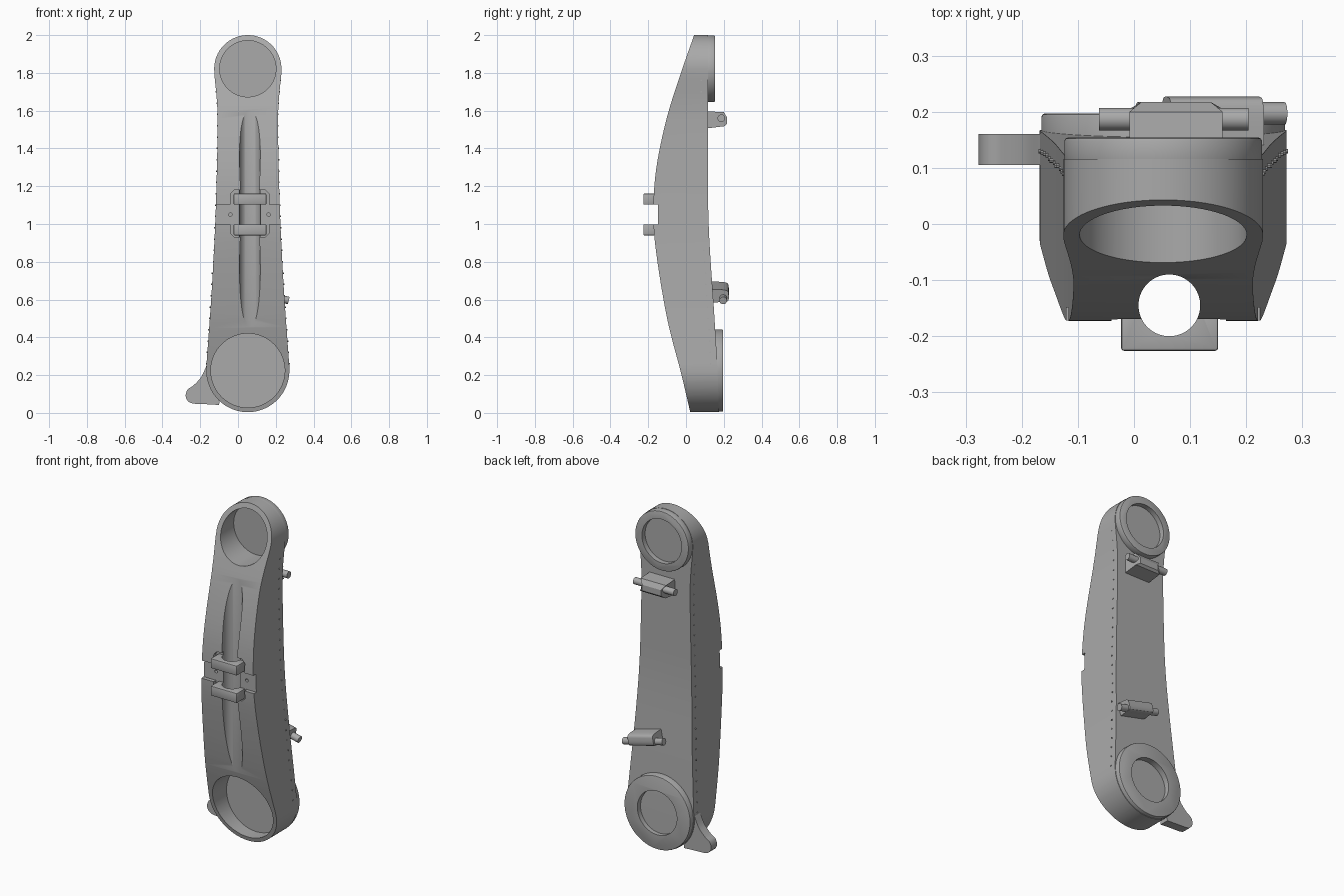
import bpy, bmesh, math
from mathutils import Vector, Matrix

cube = bpy.data.objects.get("Cube")
if cube:
    bpy.data.objects.remove(cube)

CX = 0.052                     # centre line of the cover
TOP_Z, TOP_R = 1.822, 0.178
LOW_Z, LOW_R = 0.224, 0.220

grey = bpy.data.materials.new("grey")
grey.use_nodes = True
grey.diffuse_color = (0.4, 0.4, 0.4, 1)
grey.node_tree.nodes["Principled BSDF"].inputs["Base Color"].default_value = (0.4, 0.4, 0.4, 1)


def finish(name, bm):
    bmesh.ops.recalc_face_normals(bm, faces=bm.faces)
    mesh = bpy.data.meshes.new(name)
    bm.to_mesh(mesh)
    bm.free()
    obj = bpy.data.objects.new(name, mesh)
    bpy.context.collection.objects.link(obj)
    mesh.materials.append(grey)
    return obj


def prism(name, points, axis, start, end):
    """Extrude a 2D outline: axis y takes (x, z), axis x takes (y, z)."""
    bm = bmesh.new()
    place = (lambda a, b: (a, start, b)) if axis == "y" else (lambda a, b: (start, a, b))
    face = bm.faces.new([bm.verts.new(place(*p)) for p in points])
    out = bmesh.ops.extrude_face_region(bm, geom=[face])
    shift = Vector((0, end - start, 0)) if axis == "y" else Vector((end - start, 0, 0))
    bmesh.ops.translate(bm, vec=shift, verts=[v for v in out["geom"] if isinstance(v, bmesh.types.BMVert)])
    return finish(name, bm)


def cylinder(name, a, b, radius, sides=64):
    a, b = Vector(a), Vector(b)
    bm = bmesh.new()
    turn = (b - a).to_track_quat("Z", "Y").to_matrix().to_4x4()
    bmesh.ops.create_cone(bm, cap_ends=True, segments=sides, radius1=radius, radius2=radius,
                          depth=(b - a).length, matrix=Matrix.Translation((a + b) / 2) @ turn)
    return finish(name, bm)


def box(name, x0, x1, y0, y1, z0, z1):
    return prism(name, [(x0, z0), (x1, z0), (x1, z1), (x0, z1)], "y", y0, y1)


def apply_modifier(obj, kind, **settings):
    mod = obj.modifiers.new("edit", kind)
    for key, value in settings.items():
        setattr(mod, key, value)
    bpy.context.view_layer.objects.active = obj
    bpy.ops.object.modifier_apply(modifier=mod.name)


def combine(obj, tool, operation="DIFFERENCE"):
    apply_modifier(obj, "BOOLEAN", object=tool, operation=operation, solver="EXACT")
    bpy.data.objects.remove(tool)


def smooth_curve(points, steps=6):
    """Catmull-Rom curve through the points."""
    pts = [Vector(p) for p in points]
    pts = [2 * pts[0] - pts[1]] + pts + [2 * pts[-1] - pts[-2]]
    result = []
    for p0, p1, p2, p3 in zip(pts, pts[1:], pts[2:], pts[3:]):
        for i in range(steps):
            t = i / steps
            result.append(tuple(0.5 * (2 * p1 + (p2 - p0) * t + (2 * p0 - 5 * p1 + 4 * p2 - p3) * t * t
                                       + (3 * p1 - p0 - 3 * p2 + p3) * t ** 3)))
    return result + [tuple(pts[-2])]


def arc(radius, z, start, end, count=24):
    angles = [math.radians(start + (end - start) * i / count) for i in range(count + 1)]
    return [(radius * math.cos(a), z + radius * math.sin(a)) for a in angles]


# Front outline: two round ends joined by a narrow waist
waist = smooth_curve([(0.177, 1.79), (0.163, 1.64), (0.160, 1.5), (0.166, 1.2),
                      (0.175, 0.95), (0.191, 0.65), (0.207, 0.42), (0.2195, 0.25)])
half = arc(TOP_R, TOP_Z, 90, 0) + waist + arc(LOW_R, LOW_Z, 0, -90)
outline = [(CX + x, z) for x, z in half] + [(CX - x, z) for x, z in half[-2:0:-1]]

# Side profile: bowed front, gently leaning back
front = smooth_curve([(0.028, -0.02), (-0.026, 0.21), (-0.1, 0.5), (-0.158, 0.85), (-0.173, 1.06),
                      (-0.158, 1.29), (-0.106, 1.545), (-0.037, 1.77), (0.05, 2.02)])
back = smooth_curve([(0.116, 2.02), (0.116, 1.34), (0.121, 0.97), (0.148, 0.546), (0.165, 0.26), (0.175, -0.02)])
body = prism("cover_body", outline, "y", -0.3, 0.3)
combine(body, prism("side_profile", front + back, "x", -0.5, 0.6), "INTERSECT")

# Round openings in the front
for z, r in ((TOP_Z, 0.149), (LOW_Z, 0.196)):
    combine(body, cylinder("opening", (CX, -0.4, z), (CX, 0.098, z), r))

# Cross slot, clip pocket, screw holes and the long groove
pocket = [(-0.04, 0.95), (-0.02, 0.93), (0.144, 0.93), (0.164, 0.95),
          (0.164, 1.16), (0.144, 1.18), (-0.02, 1.18), (-0.04, 1.16)]
combine(body, box("slot", -0.4, 0.5, -0.3, -0.149, 0.997, 1.103))
combine(body, prism("pocket", pocket, "y", -0.3, -0.1495))
for x in (-0.04, 0.162):
    combine(body, cylinder("screw_hole", (x, -0.3, 1.05), (x, -0.12, 1.05), 0.009, 16))


def groove():
    return cylinder("groove", (0.063, -0.145, 0.2), (0.063, -0.145, 1.8), 0.055)


combine(body, groove())

# Clips bridging the groove
for name, z in (("lower_clip", 0.94), ("upper_clip", 1.103)):
    clip = box(name, -0.023, 0.15, -0.226, -0.145, z, z + 0.058)
    apply_modifier(clip, "BEVEL", width=0.005, segments=2)
    combine(clip, groove())

# Raised hubs on the back, each with a shallow round recess
for name, z, r, y0, y1, depth in (("upper_hub", TOP_Z, 0.176, 0.1, 0.154, 0.03),
                                  ("lower_hub", LOW_Z, 0.217, 0.11, 0.197, 0.04)):
    hub = cylinder(name, (CX, y0, z), (CX, y1, z), r, 96)
    apply_modifier(hub, "BEVEL", width=0.006, segments=2, limit_method="ANGLE")
    combine(hub, cylinder("recess", (CX, y1 - depth, z), (CX, y1 + 0.1, z), 0.13))

# Side tab by the lower hub
tab = smooth_curve([(-0.1, 0.042), (-0.17, 0.046), (-0.24, 0.05), (-0.268, 0.066), (-0.277, 0.093),
                    (-0.266, 0.124), (-0.235, 0.146), (-0.195, 0.19), (-0.167, 0.25)]) + [(-0.08, 0.25)]
prism("side_tab", tab, "y", 0.105, 0.16)

# Upper back clamp with its pin
clamp = [(0.1, 1.505), (0.205, 1.518), (0.217, 1.53), (0.217, 1.565), (0.2, 1.592), (0.1, 1.597)]
upper = prism("upper_clamp", clamp, "x", -0.008, 0.158)
for v in upper.data.vertices:       # narrow the outer face
    if v.co.y > 0.21:
        v.co.x = 0.075 + (v.co.x - 0.075) * 0.75
cylinder("upper_clamp_pin", (-0.062, 0.187, 1.56), (0.204, 0.187, 1.56), 0.02, 32)

# Lower back clamp with its pin, tilted
clamp = smooth_curve([(0.12, -0.035), (0.19, -0.03), (0.222, -0.025), (0.226, 0.01), (0.21, 0.034), (0.12, 0.04)], 4)
lower = prism("lower_clamp", clamp, "x", -0.085, 0.085)
pin = cylinder("lower_clamp_pin", (-0.135, 0.197, -0.01), (0.135, 0.197, -0.01), 0.02, 32)
for obj in (lower, pin):
    obj.data.transform(Matrix.Translation((0.14, 0, 0.637)) @ Matrix.Rotation(math.radians(14), 4, "Y"))

# Row of small rivets along both sides
bm = bmesh.new()
for i in range(26):
    z = 0.26 + i * 0.06
    x = next(p[0] for p in half[10:] if p[1] <= z)
    y = next(p[0] for p in back if p[1] <= z) - 0.035
    for side in (-1, 1):
        bmesh.ops.create_cone(bm, cap_ends=True, segments=8, radius1=0.004, radius2=0.004, depth=0.006,
                              matrix=Matrix.Translation((CX + side * x, y, z)) @ Matrix.Rotation(math.pi / 2, 4, "Y"))
finish("side_rivets", bm)

# Smooth shading with crisp edges
for obj in bpy.context.scene.objects:
    obj.select_set(obj.type == "MESH")
bpy.context.view_layer.objects.active = body
bpy.ops.object.shade_smooth_by_angle(angle=math.radians(30))
